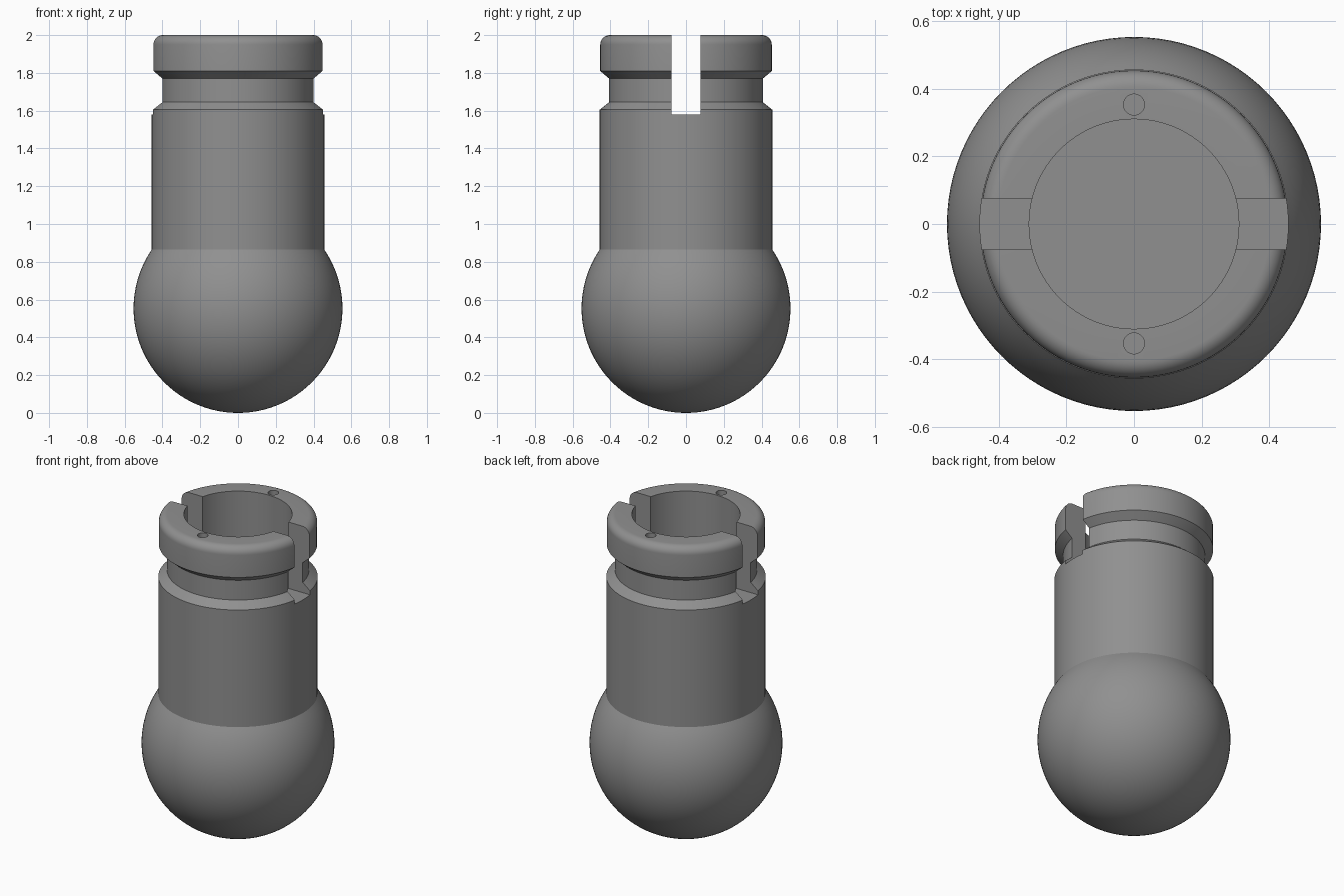
import bpy, bmesh, math
from mathutils import Matrix

if "Cube" in bpy.data.objects:
    bpy.data.objects.remove(bpy.data.objects["Cube"])

SEGMENTS = 96
BALL_R, BODY_R, RIM_R, NECK_R, BORE_R = 0.553, 0.457, 0.454, 0.407, 0.31
FLOOR_Z, SLOT_Z, SLOT_W, FILLET = 0.87, 1.58, 0.152, 0.05

grey = bpy.data.materials.new("grey metal")
grey.diffuse_color = (0.28, 0.28, 0.28, 1)
grey.use_nodes = True
grey.node_tree.nodes["Principled BSDF"].inputs["Base Color"].default_value = grey.diffuse_color


def make_object(name, bm):
    bmesh.ops.recalc_face_normals(bm, faces=bm.faces)
    mesh = bpy.data.meshes.new(name)
    bm.to_mesh(mesh)
    bm.free()
    mesh.materials.append(grey)
    obj = bpy.data.objects.new(name, mesh)
    bpy.context.collection.objects.link(obj)
    return obj


def lathe(name, profile):
    """Revolve (radius, z) points around the z axis."""
    bm = bmesh.new()
    verts = [bm.verts.new((r, 0, z)) for r, z in profile]
    edges = [bm.edges.new(pair) for pair in zip(verts, verts[1:])]
    bmesh.ops.spin(bm, geom=verts + edges, cent=(0, 0, 0), axis=(0, 0, 1),
                   angle=math.tau, steps=SEGMENTS, use_duplicate=False)
    bmesh.ops.remove_doubles(bm, verts=bm.verts, dist=1e-5)
    return make_object(name, bm)


# Ball end, from the bottom pole up to where it meets the shaft
end_angle = math.acos(-math.sqrt(BALL_R**2 - BODY_R**2) / BALL_R)
profile = []
for i in range(41):
    a = end_angle * i / 40
    profile.append((BALL_R * math.sin(a), BALL_R * (1 - math.cos(a))))

# Shaft, chamfered retaining groove and rim
profile += [(BODY_R, 1.605), (NECK_R, 1.645), (NECK_R, 1.77), (RIM_R, 1.81)]

# Rounded top lip
for i in range(9):
    a = math.pi / 2 * i / 8
    profile.append((RIM_R - FILLET + FILLET * math.cos(a),
                    2 - FILLET + FILLET * math.sin(a)))

# Blind bore
profile += [(BORE_R, 2), (BORE_R, FLOOR_Z), (0, FLOOR_Z)]
body = lathe("ball_ended_socket", profile)

# Cross slot cutter
bm = bmesh.new()
bmesh.ops.create_cube(bm, size=1, matrix=Matrix.Translation((0, 0, SLOT_Z + 0.3))
                      @ Matrix.Diagonal((1.4, SLOT_W, 0.6, 1)))
cutters = [make_object("slot_cutter", bm)]

# Two small pin hole cutters in the top lip
for side, y in (("front", -0.353), ("back", 0.353)):
    bm = bmesh.new()
    bmesh.ops.create_cone(bm, cap_ends=True, segments=32, radius1=0.031, radius2=0.031,
                          depth=0.3, matrix=Matrix.Translation((0, y, 2)))
    cutters.append(make_object(side + "_pin_hole_cutter", bm))

bpy.context.view_layer.objects.active = body
body.select_set(True)
for cutter in cutters:
    mod = body.modifiers.new(cutter.name, 'BOOLEAN')
    mod.operation, mod.solver, mod.object = 'DIFFERENCE', 'EXACT', cutter
    bpy.ops.object.modifier_apply(modifier=mod.name)
    bpy.data.objects.remove(cutter)

bpy.ops.object.shade_smooth_by_angle(angle=math.radians(25))
